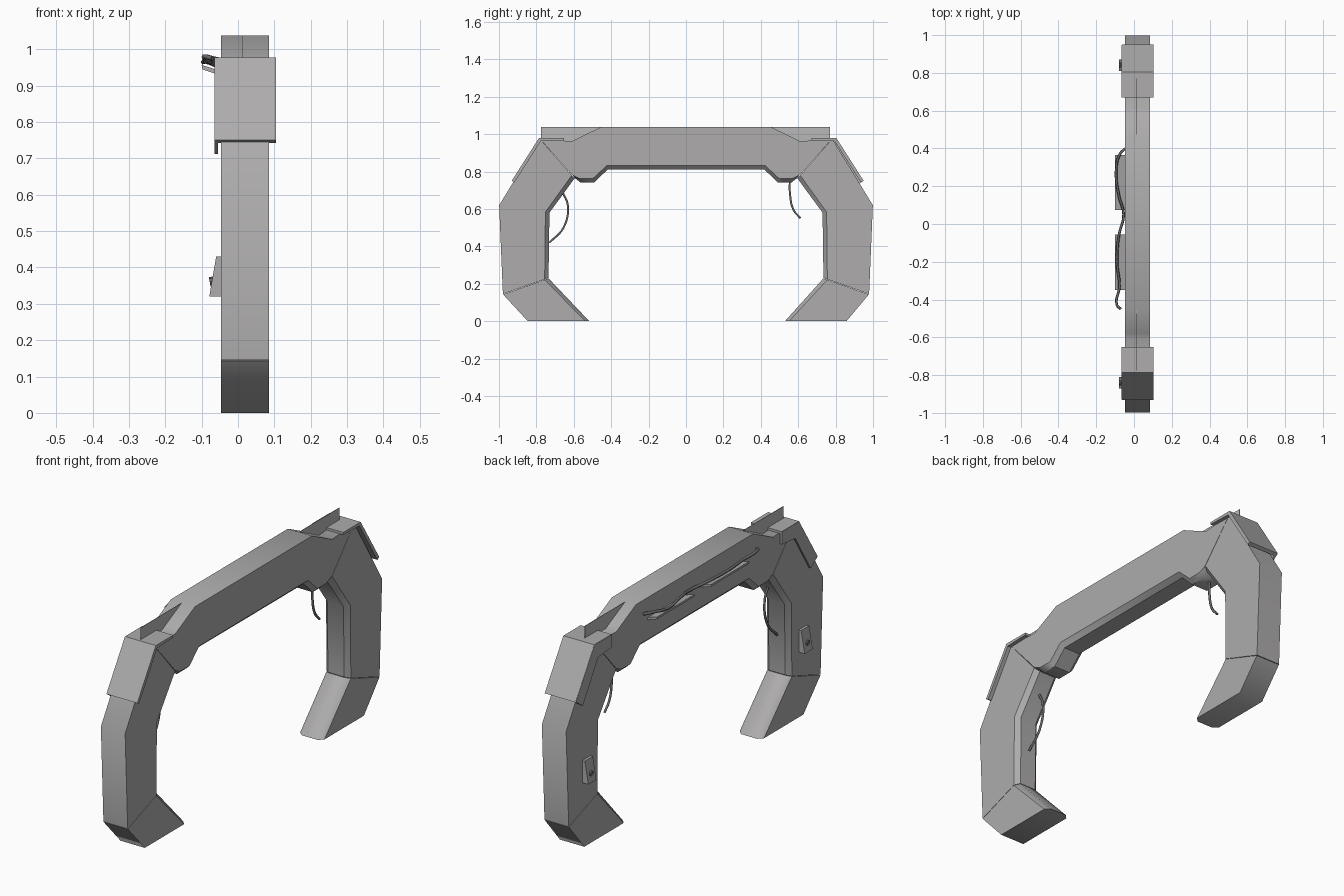
import bpy, bmesh, math

if "Cube" in bpy.data.objects:
    bpy.data.objects.remove(bpy.data.objects["Cube"])

X0, X1, CH = -0.047, 0.085, 0.022   # body sides and inner chamfer


def material(name, c):
    m = bpy.data.materials.new(name)
    m.diffuse_color = (*c, 1)
    m.use_nodes = True
    m.node_tree.nodes["Principled BSDF"].inputs["Base Color"].default_value = m.diffuse_color
    return m


BODY = material("dark_grey", (.425, .415, .415))
FIN = material("mid_grey", (.48, .48, .48))
CABLE = material("black_rubber", (.14, .14, .14))


def make(name, verts, faces, mat=BODY, smooth=None):
    me = bpy.data.meshes.new(name)
    bm = bmesh.new()
    vs = [bm.verts.new(v) for v in verts]
    for f in faces:
        bm.faces.new([vs[i] for i in f])
    bmesh.ops.recalc_face_normals(bm, faces=bm.faces)
    bm.to_mesh(me)
    bm.free()
    me.materials.append(mat)
    if smooth:
        me.polygons.foreach_set("use_smooth", [True] * len(me.polygons))
        me.set_sharp_from_angle(angle=math.radians(smooth))
    ob = bpy.data.objects.new(name, me)
    bpy.context.collection.objects.link(ob)
    return ob


def loft(name, rings, mat=BODY, smooth=None):
    """Skin equal-sized rings of points and cap both ends."""
    n = len(rings[0])
    faces = [(i * n + j, i * n + (j + 1) % n, (i + 1) * n + (j + 1) % n, (i + 1) * n + j)
             for i in range(len(rings) - 1) for j in range(n)]
    last = (len(rings) - 1) * n
    faces += [tuple(range(n)), tuple(range(last, last + n))]
    return make(name, [p for r in rings for p in r], faces, mat, smooth)


def arch_part(name, sections, smooth=40):
    """Each section is (outer yz, inner yz); inner corners are chamfered."""
    rings = []
    for o, i in sections:
        t = CH / math.dist(o, i)
        m = (i[0] + (o[0] - i[0]) * t, i[1] + (o[1] - i[1]) * t)
        rings.append([(X0, *o), (X1, *o), (X1, *m), (X1 - CH, *i), (X0 + CH, *i), (X0, *m)])
    return loft(name, rings, smooth=smooth)


def extrude_x(name, prof, xa, xb, mat=BODY):
    return loft(name, [[(xa, *p) for p in prof], [(xb, *p) for p in prof]], mat)


def cable(name, pts, r):
    cu = bpy.data.curves.new(name, 'CURVE')
    cu.dimensions = '3D'
    cu.bevel_depth = r
    cu.bevel_resolution = 1
    cu.resolution_u = 6
    cu.use_fill_caps = True
    cu.materials.append(CABLE)
    sp = cu.splines.new('BEZIER')
    sp.bezier_points.add(len(pts) - 1)
    for b, p in zip(sp.bezier_points, pts):
        b.co = p
        b.handle_left_type = b.handle_right_type = 'AUTO'
    bpy.context.collection.objects.link(bpy.data.objects.new(name, cu))


# Top beam with dropped ends
half = [((.779, .973), (.594, .765)), ((.61, .962), (.565, .742)),
        ((.58, .977), (.49, .742)), ((.455, 1.038), (.42, .81))]
flip = [((-o[0], o[1]), (-i[0], i[1])) for o, i in half]
arch_part("top_beam", flip + half[::-1])

# Thin fin along the beam, showing above the dropped ends
extrude_x("top_fin", [(-.775, .96), (.77, .96), (.77, 1.037), (-.775, 1.037)], .011, .013, FIN)

for s, side in ((1, "right"), (-1, "left")):
    def M(pts, off=0.0):
        return [(s * y + off, z) for y, z in pts]

    off = 0 if s > 0 else .012

    # Bent leg
    outer = M([(.782, .975), (.999, .62), (.979, .145)])
    inner = M([(.596, .763), (.73, .58), (.735, .231)])
    arch_part(side + "_leg", list(zip(outer, inner)))

    # Inward-pointing foot
    arch_part(side + "_foot", [(M([(.978, .143)])[0], M([(.735, .229)])[0]),
                               (M([(.858, 0)], off)[0], M([(.529, 0)], off)[0])], 50)

    # Shoulder guard: bent cover and side flange
    cover = M([(.67, .978), (.805, .978), (.95, .75), (.935, .742), (.795, .962), (.67, .966)], off * 1.5)
    extrude_x(side + "_shoulder_guard", cover, -.064, .104)
    flange = M([(.67, .976), (.805, .976), (.948, .75), (.895, .712), (.775, .905), (.67, .915)], off * 1.5)
    extrude_x(side + "_guard_flange", flange, -.065, -.055)

    # Wedge control box with button on the leg
    ya, yb = s * .81, s * .872
    loft(side + "_control_box", [[(X0, y, .32), (-.079, y, .32), (-.06, y, .43), (X0, y, .43)] for y in (ya, yb)])
    bpy.ops.mesh.primitive_cylinder_add(vertices=8, radius=.013, depth=.02,
                                        location=(-.068, s * .841, .362), rotation=(0, 1.4, 0))
    bpy.context.object.name = side + "_button"
    bpy.context.object.data.materials.append(CABLE)

# Tilted trays on the beam's rear side
for k, (ya, yb) in enumerate(((.075, .365), (-.35, -.055))):
    loft("cable_tray_%d" % (k + 1), [[(X0, y, .928), (-.098, y, .945), (-.1, y, .957), (X0, y, .94)]
                                     for y in (ya, yb)])

# Cable winding over the trays
cable("beam_cable", [(-.047, .40, .97), (-.075, .37, .975), (-.095, .28, .965), (-.08, .15, .97),
                     (-.055, .05, .955), (-.08, -.06, .965), (-.09, -.2, .968), (-.077, -.33, .965),
                     (-.09, -.43, .98), (-.07, -.45, .975)], .007)

# Loose hanging cables
cable("left_hanging_cable", [(.015, -.66, .69), (.015, -.632, .62), (.015, -.655, .50), (.015, -.73, .42)], .006)
cable("right_hanging_cable", [(.015, .555, .76), (.015, .556, .68), (.015, .575, .595), (.015, .612, .55)], .006)
